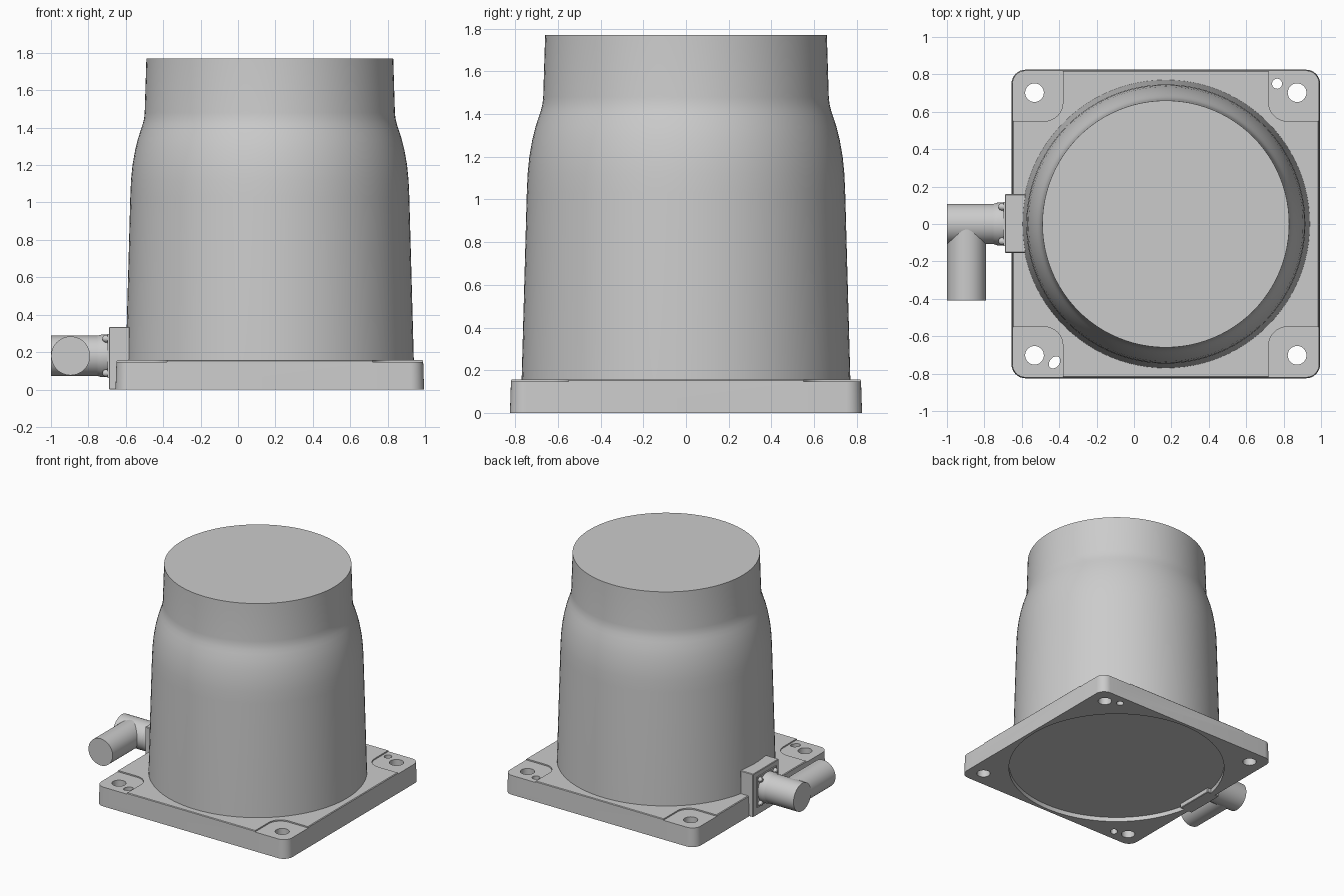
import bpy, bmesh, math
from mathutils import Matrix, Vector

if "Cube" in bpy.data.objects:
    bpy.data.objects.remove(bpy.data.objects["Cube"], do_unlink=True)

CX = 0.17          # axis of the body and base plate
PORT_Z = 0.18      # height of the cable connector

grey = bpy.data.materials.new("light_grey")
grey.use_nodes = True
grey.diffuse_color = (0.6, 0.6, 0.6, 1)
grey.node_tree.nodes["Principled BSDF"].inputs["Base Color"].default_value = (0.6, 0.6, 0.6, 1)


def make(name, bm, smooth=True):
    bmesh.ops.recalc_face_normals(bm, faces=bm.faces)
    mesh = bpy.data.meshes.new(name)
    bm.to_mesh(mesh)
    bm.free()
    mesh.materials.append(grey)
    ob = bpy.data.objects.new(name, mesh)
    bpy.context.collection.objects.link(ob)
    if smooth:
        shade(ob)
    return ob


def select(ob):
    bpy.ops.object.select_all(action='DESELECT')
    ob.select_set(True)
    bpy.context.view_layer.objects.active = ob


def shade(ob):
    select(ob)
    bpy.ops.object.shade_smooth_by_angle(angle=math.radians(30))


def loft(bm, rings):
    """Skin a closed solid through rings of points."""
    rows = [[bm.verts.new(p) for p in ring] for ring in rings]
    n = len(rows[0])
    for a, b in zip(rows, rows[1:]):
        for i in range(n):
            j = (i + 1) % n
            bm.faces.new((a[i], a[j], b[j], b[i]))
    bm.faces.new(rows[0])
    bm.faces.new(rows[-1])


def circle(x, y, z, rx, ry=None, turn=0, n=32):
    spin = Matrix.Rotation(turn, 3, 'Z')
    return [Vector((x, y, z)) + spin @ Vector((rx * math.cos(t), (ry or rx) * math.sin(t), 0))
            for t in (2 * math.pi * i / n for i in range(n))]


def rounded_square(x, y, z, half, r, steps=8):
    pts = []
    for k, (sx, sy) in enumerate(((1, 1), (-1, 1), (-1, -1), (1, -1))):
        for i in range(steps + 1):
            t = math.pi / 2 * (k + i / steps)
            pts.append((x + sx * (half - r) + r * math.cos(t),
                        y + sy * (half - r) + r * math.sin(t), z))
    return pts


def turned(name, profile, origin, axis, n=48):
    """Round part from (distance, radius) pairs along an axis."""
    bm = bmesh.new()
    loft(bm, [circle(0, 0, d, r, n=n) for d, r in profile])
    rot = Vector((0, 0, 1)).rotation_difference(Vector(axis)).to_matrix().to_4x4()
    bm.transform(Matrix.Translation(origin) @ rot)
    return make(name, bm)


def box(name, lo, hi, bevel=0.0):
    bm = bmesh.new()
    bmesh.ops.create_cube(bm, size=1)
    lo, hi = Vector(lo), Vector(hi)
    for v in bm.verts:
        v.co = (lo + hi) / 2 + v.co * (hi - lo)
    if bevel:
        bmesh.ops.bevel(bm, geom=bm.edges[:], offset=bevel, segments=1, affect='EDGES')
    return make(name, bm, smooth=False)


# Base plate with slight draft and rounded corners
bm = bmesh.new()
loft(bm, [rounded_square(CX, 0, 0, 0.825, 0.075),
          rounded_square(CX, 0, 0.152, 0.82, 0.07),
          rounded_square(CX, 0, 0.157, 0.815, 0.065)])
base = make("base_plate", bm, smooth=False)

# Cutter for the corner pads and the round recess underneath
bm = bmesh.new()
for sx in (-1, 1):
    for sy in (-1, 1):
        loft(bm, [rounded_square(CX + sx * 0.8, sy * 0.8, z, 0.25, 0.1) for z in (0.147, 0.3)])
loft(bm, [circle(CX, 0, z, 0.8, n=96) for z in (-0.1, 0.035)])
pad_cutter = make("pad_cutter", bm, smooth=False)

# Cutter for bolt holes, dowel hole and dowel slot
bm = bmesh.new()
for sx in (-1, 1):
    for sy in (-1, 1):
        loft(bm, [circle(CX + sx * 0.702, sy * 0.702, z, 0.05) for z in (-0.1, 0.3)])
loft(bm, [circle(CX + 0.595, 0.75, z, 0.027) for z in (-0.1, 0.3)])
loft(bm, [circle(CX - 0.595, -0.74, z, 0.036, 0.026, math.radians(51)) for z in (-0.1, 0.3)])
hole_cutter = make("hole_cutter", bm, smooth=False)

for cutter in (pad_cutter, hole_cutter):
    cutter.hide_render = True
    mod = base.modifiers.new("cut", 'BOOLEAN')
    mod.operation = 'DIFFERENCE'
    mod.solver = 'EXACT'
    mod.object = cutter
    select(base)
    bpy.ops.object.modifier_apply(modifier=mod.name)
    bpy.data.objects.remove(cutter, do_unlink=True)
shade(base)

# Main body: tapered can with a shoulder and a narrower neck
turned("body", [(0.1, 0.772), (0.16, 0.77), (1.03, 0.746), (1.12, 0.742), (1.2, 0.734),
                (1.28, 0.72), (1.34, 0.705), (1.39, 0.689), (1.42, 0.679), (1.45, 0.672),
                (1.48, 0.669), (1.77, 0.66)], (CX, 0, 0), (0, 0, 1), n=96)

# Connector mounting block and thin flange
box("connector_block", (-0.69, -0.155, 0), (-0.58, 0.16, 0.335), 0.004)
box("connector_flange", (-0.698, -0.118, PORT_Z - 0.118), (-0.685, 0.118, PORT_Z + 0.118))

# Connector barrel, collar and side arm
turned("connector_barrel", [(0, 0.108), (0.32, 0.108)], (-0.685, 0, PORT_Z), (-1, 0, 0))
bpy.data.objects["connector_barrel"].scale.x = 1
turned("connector_collar", [(0, 0.114), (0.04, 0.114), (0.06, 0.108)],
       (-0.69, 0, PORT_Z), (-1, 0, 0))
turned("connector_arm", [(0, 0.104), (0.41, 0.104)], (-0.895, 0, PORT_Z), (0, -1, 0))

# Flange screws with domed heads
for sy in (-1, 1):
    for sz in (-1, 1):
        turned("flange_screw", [(0, 0.02), (0.012, 0.02), (0.022, 0.016), (0.028, 0.008)],
               (-0.696, sy * 0.092, PORT_Z + sz * 0.092), (-1, 0, 0), n=16)

# Trim the barrel so its end lines up with the arm
for v in bpy.data.objects["connector_barrel"].data.vertices:
    v.co.x = max(v.co.x, -1.0)
